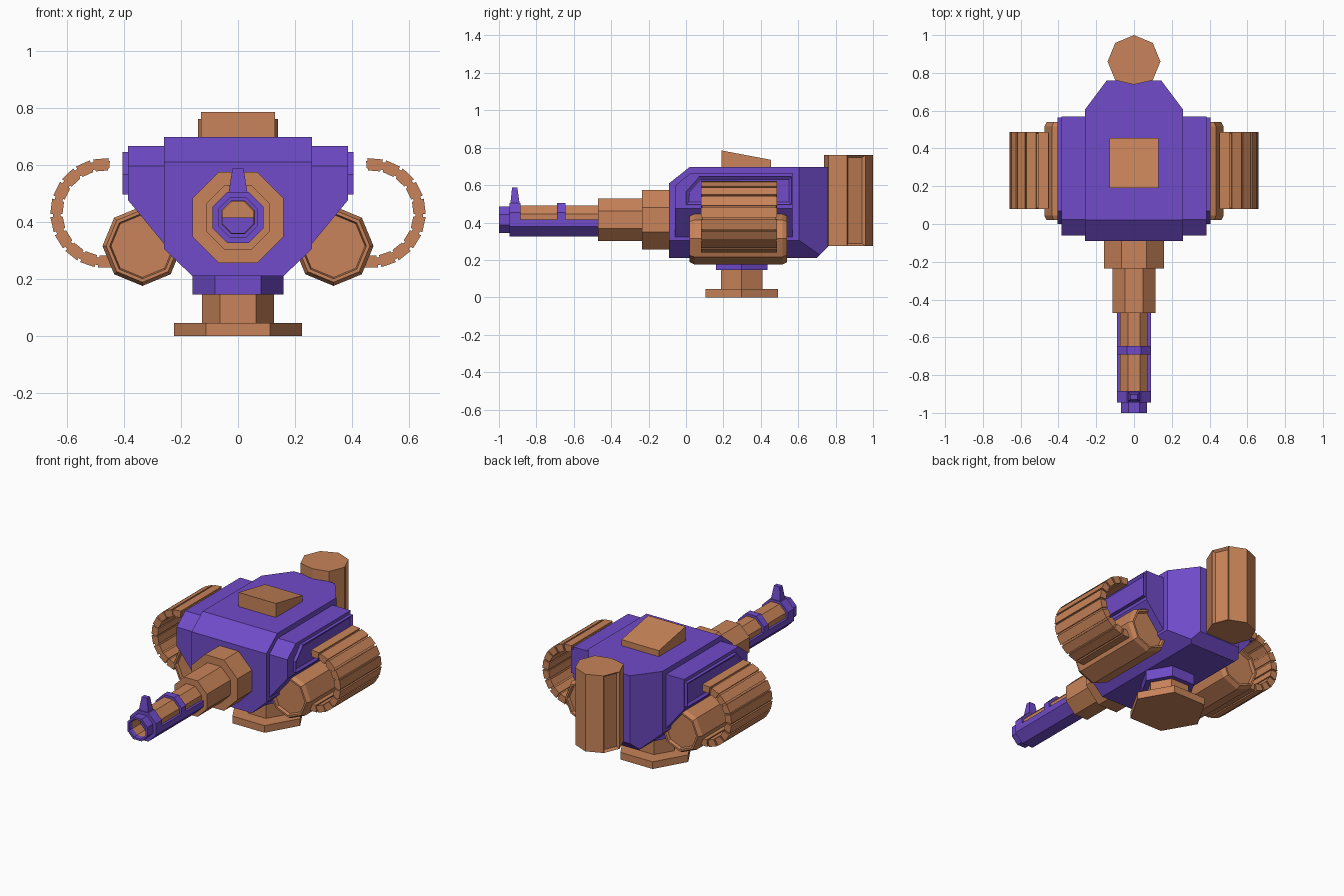
import bpy, bmesh
from math import sin, cos, pi, radians
from mathutils import Vector

if "Cube" in bpy.data.objects:
    bpy.data.objects.remove(bpy.data.objects["Cube"])


def material(name, rgb):
    m = bpy.data.materials.new(name)
    m.diffuse_color = (*rgb, 1)
    m.use_nodes = True
    m.node_tree.nodes["Principled BSDF"].inputs["Base Color"].default_value = m.diffuse_color
    return m


COPPER = material("copper", (0.58, 0.23, 0.10))
PURPLE = material("purple", (0.16, 0.07, 0.58))


def finish(name, bm, mat, mirror=False):
    bmesh.ops.recalc_face_normals(bm, faces=bm.faces)
    me = bpy.data.meshes.new(name)
    bm.to_mesh(me)
    bm.free()
    me.materials.append(mat)
    ob = bpy.data.objects.new(name, me)
    bpy.context.collection.objects.link(ob)
    if mirror:
        ob.modifiers.new("mirror", 'MIRROR').use_mirror_merge = False
    return ob


def place(axis, a, b, t):
    return {'x': (t, a, b), 'y': (a, t, b), 'z': (a, b, t)}[axis]


def prism(polys, axis, lo, hi):
    """Extrude 2D outlines along an axis."""
    bm = bmesh.new()
    for pts in polys:
        ends = [[bm.verts.new(place(axis, a, b, t)) for a, b in pts] for t in (lo, hi)]
        for e in ends:
            bm.faces.new(e)
        for i in range(len(pts)):
            j = (i + 1) % len(pts)
            bm.faces.new((ends[0][i], ends[0][j], ends[1][j], ends[1][i]))
    bmesh.ops.recalc_face_normals(bm, faces=bm.faces)
    return bm


def lathe(profile, n, axis, centre, phase=0.0, closed=False):
    """Revolve (radius, position) pairs with n flat sides."""
    bm = bmesh.new()
    rings = []
    for r, t in profile:
        rings.append([bm.verts.new(place(axis, centre[0] + r * cos(phase + 2 * pi * i / n),
                                         centre[1] + r * sin(phase + 2 * pi * i / n), t))
                      for i in range(n)])
    pairs = list(zip(rings, rings[1:]))
    if closed:
        pairs.append((rings[-1], rings[0]))
    else:
        bm.faces.new(rings[0])
        bm.faces.new(rings[-1])
    for p, q in pairs:
        for i in range(n):
            j = (i + 1) % n
            bm.faces.new((p[i], p[j], q[j], q[i]))
    bmesh.ops.recalc_face_normals(bm, faces=bm.faces)
    return bm


def cut(bm, co, no):
    """Slice away everything on the normal's side and cap it."""
    bmesh.ops.bisect_plane(bm, geom=bm.verts[:] + bm.edges[:] + bm.faces[:], dist=1e-5,
                           plane_co=co, plane_no=no, clear_outer=True)
    bmesh.ops.holes_fill(bm, edges=[e for e in bm.edges if e.is_boundary], sides=0)


def recess(bm, test, width, depth):
    bm.normal_update()
    faces = [f for f in bm.faces if test(f.normal)]
    bmesh.ops.inset_individual(bm, faces=faces, thickness=width, depth=0)
    bmesh.ops.translate(bm, vec=-depth * faces[0].normal, verts=faces[0].verts)
    for f in faces[1:]:
        bmesh.ops.translate(bm, vec=-depth * f.normal, verts=f.verts)


# Main body with front, rear and underside chamfers
bm = prism([[(-.26, .697), (.26, .697), (.26, .305), (.16, .21), (-.16, .21), (-.26, .305)]],
           'y', -.09, .76)
cut(bm, (0, -.09, .61), (0, -.087, .11))
cut(bm, (0, .70, .21), (0, 1, -1))
for s in (1, -1):
    cut(bm, (s * .26, .605, 0), (s * .8, .6, 0))
finish("body", bm, PURPLE)

# Side housings and their recessed panels
bm = prism([[(.22, .665), (.385, .665), (.385, .475), (.22, .275)]], 'y', -.06, .57)
cut(bm, (0, -.06, .595), (0, -.07, .085))
finish("side_housing", bm, PURPLE, True)
bm = prism([[(0, .495), (0, .565), (.07, .645), (.565, .645), (.565, .495)]], 'x', .37, .405)
recess(bm, lambda n: n.x > .9, .02, .012)
finish("side_panel", bm, PURPLE, True)

# Sloped hatch on the roof
finish("roof_wedge", prism([[(.19, .68), (.19, .785), (.455, .735), (.455, .68)]],
                           'x', -.13, .13), COPPER)

# Upright rear drum with two side slots
ring = [(.14 * cos(i * pi / 4), max(.86 + .14 * sin(i * pi / 4), .738)) for i in range(8)]
bm = prism([ring], 'z', .275, .76)
recess(bm, lambda n: abs(n.x) > .9 and n.y > .2, .018, .015)
finish("rear_drum", bm, COPPER)

# Hexagonal pedestal
for name, r, lo, hi, mat in (("pedestal_foot", .224, 0, .045, COPPER),
                             ("pedestal_shaft", .127, .04, .15, COPPER),
                             ("pedestal_collar", .16, .145, .22, PURPLE)):
    finish(name, lathe([(r, lo), (r, hi)], 6, 'z', (0, .298)), mat)

# Octagonal barrel sections
AX, K = (0, .415), 1 / cos(pi / 8)
for name, a, lo, hi, mat in (("barrel_root", .16, -.235, -.05, COPPER),
                             ("barrel_sleeve", .113, -.47, -.22, COPPER),
                             ("barrel_band", .09, -.69, -.645, PURPLE)):
    finish(name, lathe([(a * K, lo), (a * K, hi)], 8, 'y', AX, pi / 8), mat)
finish("barrel_tube", lathe([(.054 * K, -.85), (.054 * K, -.97), (.075 * K, -.93), (.075 * K, -.46)],
                            8, 'y', AX, pi / 8), COPPER)

# Lower barrel shroud, muzzle ring and front sight
half = [(.09 * K * cos(a), .415 + .09 * K * sin(a)) for a in [radians(-22.5 - 45 * i) for i in range(4)]]
finish("barrel_shroud", prism([[(.09, .415)] + half + [(-.09, .415)]], 'y', -.89, -.46), PURPLE)
finish("muzzle", lathe([(.057 * K, -1), (.07 * K, -1), (.07 * K, -.945), (.09 * K, -.945),
                        (.09 * K, -.885), (.057 * K, -.885)], 8, 'y', AX, pi / 8, True), PURPLE)
bm = prism([[(-.94, .49), (-.93, .587), (-.902, .587), (-.888, .49)]], 'x', -.035, .035)
for v in bm.verts:
    if v.co.z > .55:
        v.co.x *= .55
finish("front_sight", bm, PURPLE)

# Horizontal side drums with recessed ends
finish("side_drum", lathe([(.11, .04), (.115, .02), (.127, .02), (.14, .045), (.14, .515),
                           (.127, .54), (.115, .54), (.11, .52)], 8, 'y', (.335, .315)),
       COPPER, True)

# Curved feed belts: a thin core with raised links
C, STEP = Vector((.465, .43)), 19.5


def arc(r, degrees):
    return [tuple(C + r * Vector((cos(radians(d)), sin(radians(d))))) for d in degrees]


joints = [-100 + STEP * i for i in range(11)]
finish("belt_core", prism([arc(.184, joints) + arc(.157, joints[::-1])], 'y', .085, .48),
       COPPER, True)
links = [arc(.193, (d + 1.7, d + STEP - 1.7)) + arc(.15, (d + STEP - 1.7, d + 1.7))
         for d in joints[:-1]]
finish("belt_links", prism(links, 'y', .08, .487), COPPER, True)
